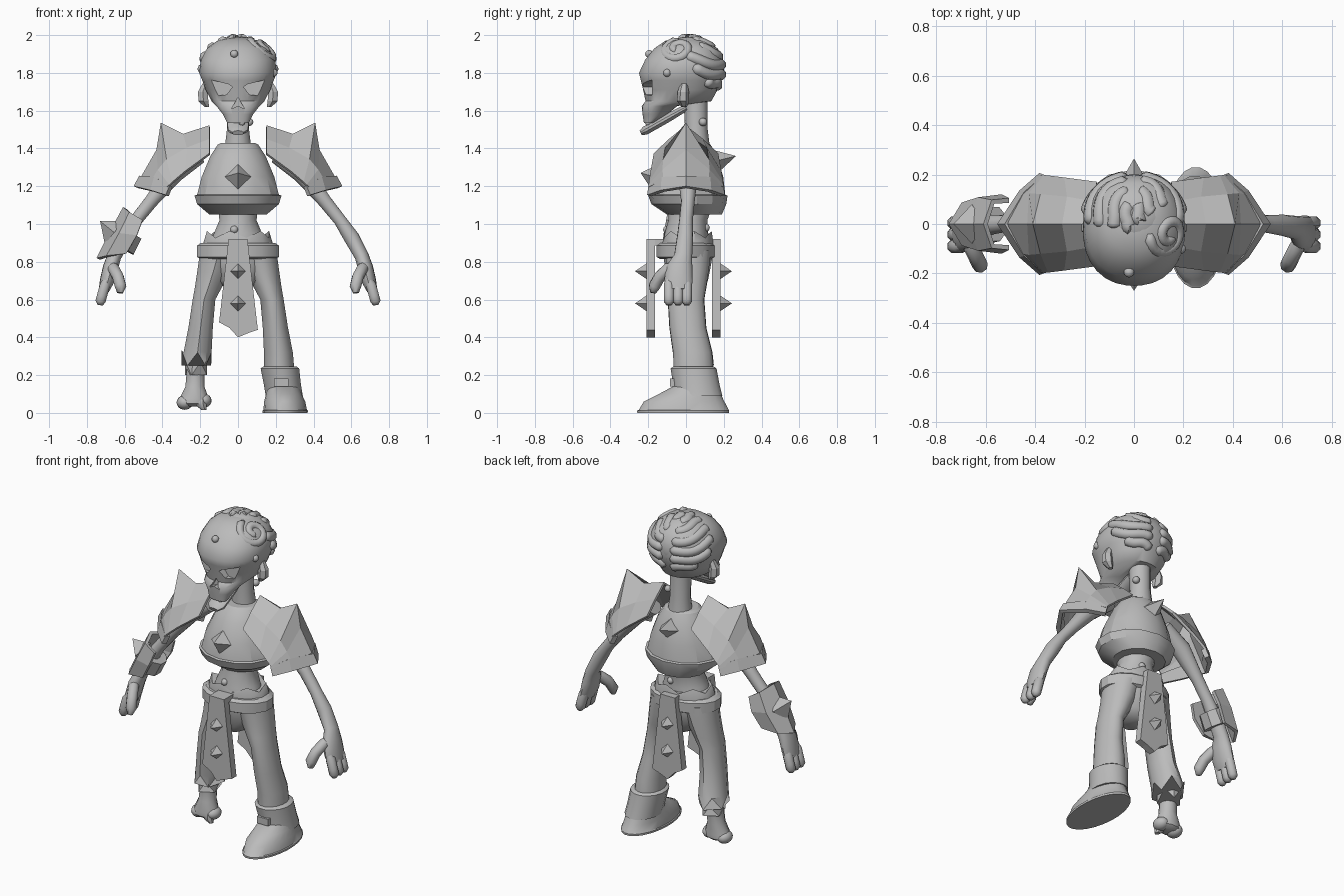
import bpy, bmesh, math
from mathutils import Vector as V

mat = bpy.data.materials.new("stone_grey")
mat.diffuse_color = (0.5, 0.5, 0.5, 1)


def finish(name, bm, smooth=True, angle=40):
    bmesh.ops.recalc_face_normals(bm, faces=bm.faces)
    me = bpy.data.meshes.new(name)
    bm.to_mesh(me)
    bm.free()
    me.materials.append(mat)
    ob = bpy.data.objects.new(name, me)
    bpy.context.collection.objects.link(ob)
    bpy.ops.object.select_all(action='DESELECT')
    ob.select_set(True)
    bpy.context.view_layer.objects.active = ob
    if smooth:
        bpy.ops.object.shade_smooth_by_angle(angle=math.radians(angle))
    return ob


def loft(name, rings, n=16, tilt=False, power=2, jag=0, smooth=True, angle=40):
    """Skin elliptical rings (x, y, z, ru, rv), level or square to the path."""
    bm, loops, u = bmesh.new(), [], None
    cs = [V(r[:3]) for r in rings]
    for i, r in enumerate(rings):
        d = V((0, 0, 1))
        if tilt:
            d = (cs[min(i + 1, len(cs) - 1)] - cs[max(i - 1, 0)]).normalized()
        if u is None:
            u = d.cross(V((0, 1, 0)) if abs(d.y) < 0.95 else V((0, 0, 1)))
        u = (u - d * u.dot(d)).normalized()
        v = d.cross(u)
        loop = []
        for k in range(n):
            a = 2 * math.pi * (k + 0.5) / n
            c, s = math.cos(a), math.sin(a)
            p = cs[i] + u * r[3] * math.copysign(abs(c) ** (2 / power), c) \
                + v * r[4] * math.copysign(abs(s) ** (2 / power), s)
            if i == len(rings) - 1:
                p.z += jag * (-1) ** k
            loop.append(bm.verts.new(p))
        loops.append(loop)
    for a, b in zip(loops, loops[1:]):
        for k in range(n):
            bm.faces.new((a[k], a[(k + 1) % n], b[(k + 1) % n], b[k]))
    bm.faces.new(loops[0])
    bm.faces.new(loops[-1])
    return finish(name, bm, smooth, angle)


def tube(name, pts, r, n=8):
    ends = [0.5] + [1] * (len(pts) - 2) + [0.5]
    return loft(name, [(*p, r * e, r * e) for p, e in zip(pts, ends)], n, True, angle=70)


def ball(name, p, r, scale=(1, 1, 1)):
    bm = bmesh.new()
    bmesh.ops.create_uvsphere(bm, u_segments=16, v_segments=10, radius=r)
    for v in bm.verts:
        v.co = V(p) + v.co * V(scale)
    return finish(name, bm)


def spike(name, base, tip, r):
    """Four-sided pyramid stud."""
    bm = bmesh.new()
    d = (V(tip) - V(base)).normalized()
    u = d.cross(V((0, 1, 0)) if abs(d.y) < 0.9 else V((0, 0, 1))).normalized()
    w = d.cross(u)
    ring = [bm.verts.new(V(base) + q * r) for q in (u, w, -u, -w)]
    top = bm.verts.new(tip)
    bm.faces.new(ring)
    for k in range(4):
        bm.faces.new((ring[k], ring[(k + 1) % 4], top))
    return finish(name, bm, False)


def prism(name, outline, y0, y1):
    bm = bmesh.new()
    a, b = [[bm.verts.new((x, y, z)) for x, z in outline] for y in (y0, y1)]
    bm.faces.new(a)
    bm.faces.new(b)
    for k in range(len(a)):
        j = (k + 1) % len(a)
        bm.faces.new((a[k], a[j], b[j], b[k]))
    return finish(name, bm, False)


def shell(name, s, sections, thick):
    """Faceted arched plate; each section lists low, mid and ridge points."""
    bm, rows = bmesh.new(), []
    for low, mid, ridge in sections:
        row = [(low[0], -low[1], low[2]), (mid[0], -mid[1], mid[2]), ridge, mid, low]
        rows.append([bm.verts.new((s * x, y, z)) for x, y, z in row])
    for a, b in zip(rows, rows[1:]):
        for k in range(4):
            bm.faces.new((a[k], a[k + 1], b[k + 1], b[k]))
    ob = finish(name, bm, False)
    m = ob.modifiers.new("thickness", 'SOLIDIFY')
    m.thickness, m.offset = thick, 0
    bpy.ops.object.modifier_apply(modifier=m.name)


# Skull with cut eye sockets and nose
skull = loft("skull", [(0, -.195, 1.535, .058, .028), (0, -.165, 1.58, .08, .065),
                       (0, -.14, 1.625, .115, .095), (0, -.04, 1.65, .14, .175),
                       (0, -.03, 1.71, .172, .198), (0, -.025, 1.76, .19, .215),
                       (0, -.025, 1.80, .207, .225), (0, -.01, 1.87, .197, .207),
                       (0, 0, 1.93, .165, .168), (0, 0, 1.97, .11, .11),
                       (0, 0, 1.985, .04, .04)], 28, power=2.2, angle=50)
eye = [(.03, 1.725), (.05, 1.74), (.15, 1.765), (.14, 1.71), (.10, 1.68), (.06, 1.685)]
cuts = [prism("socket_cutter", [(s * x, z) for x, z in eye], -.4, -.18) for s in (1, -1)]
cuts.append(prism("nose_cutter", [(0, 1.67), (.035, 1.61), (0, 1.625), (-.035, 1.61)], -.4, -.2))
bpy.context.view_layer.objects.active = skull
for c in cuts:
    m = skull.modifiers.new("cut", 'BOOLEAN')
    m.object, m.operation, m.solver = c, 'DIFFERENCE', 'EXACT'
    bpy.ops.object.modifier_apply(modifier=m.name)
    bpy.data.objects.remove(c)
loft("lower_jaw", [(0, -.24, 1.482, .03, .014), (0, -.215, 1.495, .055, .024),
                   (0, -.1, 1.56, .06, .024), (0, 0, 1.615, .05, .018)], 12, True)
ball("jaw_tooth", (.02, -.2, 1.535), .016)
loft("neck", [(0, .06, 1.38, .075, .07), (0, .055, 1.5, .06, .06), (0, .05, 1.7, .06, .065)], 14)


# Exposed brain: bulge with folded tubes lying on the back of the skull
def on_head(az, el):
    return (.192 * math.sin(az) * math.cos(el), .005 + .186 * math.cos(az) * math.cos(el),
            1.815 + .162 * math.sin(el))


ball("brain", (0, .025, 1.83), 1, (.19, .178, .165))
for s in (1, -1):
    for j, (el, reach) in enumerate([(-34, 55), (-14, 80), (6, 92), (27, 98), (50, 105), (70, 150)]):
        if s > 0 and j > 2:
            reach = 62
        pts = []
        for k in range(15):
            t = k / 14
            az = math.radians(8 + (reach - 8) * t)
            pts.append(on_head(s * az, math.radians(el + 4 * math.sin(6 * t + j) + 17 * t)))
        tube("brain_fold", pts, .031)
c = V((.125, -.04, .12)).normalized()
u = c.cross(V((0, 1, 0))).normalized()
w = c.cross(u)
curl = []
for k in range(30):
    t = k / 29
    q = c + (u * math.cos(t * 9) + w * math.sin(t * 9)) * (.50 - .42 * t)
    q.normalize()
    curl.append((q.x * .200, q.y * .19, 1.81 + q.z * .175))
tube("brain_curl", curl, .025)

# Ears and rivets
for s in (1, -1):
    loft("ear", [(s * .165, -.01, 1.62, .014, .015), (s * .183, -.015, 1.65, .03, .032),
                 (s * .186, -.015, 1.70, .03, .03), (s * .17, -.01, 1.745, .02, .018)], 6, smooth=False)
    ball("elbow_rivet", (s * .61, -.01, .935), .026)
for p in [(-.02, -.195, 1.9), (.188, -.1, 1.8), (.06, .09, 1.54), (.03, .105, .98), (-.02, -.1, .97)]:
    ball("rivet", p, .021)

# Breastplate, waist and pelvis
loft("breastplate", [(0, .03, 1.43, .09, .085), (0, .03, 1.42, .11, .10), (0, .025, 1.36, .15, .14),
                     (0, .012, 1.25, .197, .185), (0, .01, 1.155, .222, .198), (0, .01, 1.15, .236, .21),
                     (0, .015, 1.105, .222, .198), (0, .045, 1.05, .155, .145)], 14, angle=25)
spike("chest_stud", (0, -.165, 1.25), (0, -.24, 1.27), .068)
spike("back_stud", (0, .145, 1.33), (0, .265, 1.36), .068)
loft("waist", [(0, .0, .86, .16, .12), (0, .0, .95, .13, .115), (0, .01, 1.02, .10, .105),
               (0, .025, 1.1, .11, .12)], 16)
loft("trouser_top", [(0, 0, .655, .05, .07), (0, .01, .70, .14, .11), (0, .01, .80, .195, .13),
                     (0, .01, .9, .19, .14), (0, .01, .945, .17, .13)], 12, jag=.018)
loft("belt", [(0, 0, .815, .2, .14), (0, 0, .825, .222, .158), (0, 0, .885, .222, .158),
              (0, 0, .90, .2, .14)], 16, angle=25)

# Front and back cloth tabs with studs
tab = [(-.05, .92), (.05, .92), (.075, .7), (.105, .44), (.06, .425), (.0, .4), (-.045, .45), (-.10, .48),
       (-.075, .7)]
for s, side, y in ((-1, "front", -.165), (1, "back", .138)):
    prism(side + "_tab", tab, y, y + s * .045)
    prism(side + "_tab_hook", [(-.05, .885), (.05, .885), (.05, .92), (-.05, .92)], s * .10, y + s * .04)
    for z in (.75, .58):
        spike(side + "_tab_stud", (0, y + s * .043, z), (0, y + s * .105, z), .042)

# Legs, one booted and one ending in bare bone
for s in (1, -1):
    end = .2 if s > 0 else .29
    loft("trouser_leg", [(s * .1, .01, .86, .105, .125), (s * .13, .01, .75, .09, .112),
                         (s * .155, .005, .67, .076, .104), (s * .18, 0, .6, .063, .097),
                         (s * .198, .01, .45, .068, .098),
                         (s * .214, .035, .32, .078, .105), (s * .22, .04, end, .082, .108)],
         16 if s > 0 else 10, jag=0 if s > 0 else .04)
loft("torn_cuff", [(-.212, .04, .34, .055, .085), (-.222, .04, .235, .062, .085)], 8, jag=.035)
loft("shin_bone", [(-.22, .03, .32, .05, .06), (-.225, .03, .2, .05, .052), (-.228, .025, .14, .052, .052),
                   (-.232, .02, .075, .08, .06), (-.235, .02, .05, .085, .058), (-.235, .02, .035, .05, .04)], 12)
ball("bone_knob", (-.282, .02, .055), .043, (1, 1.2, .9))
ball("bone_knob", (-.182, .02, .065), .042, (1, 1.2, .9))
loft("ankle_spur", [(-.2, .0, .07, .035, .035), (-.195, -.01, .04, .03, .03), (-.18, -.01, .015, .015, .015)], 8)
loft("boot_cuff", [(.245, .065, .09, .10, .13), (.235, .055, .15, .10, .125), (.222, .04, .235, .104, .124),
                   (.222, .04, .245, .09, .11)], 16)
loft("boot", [(.25, -.015, .0, .12, .245), (.25, -.015, .012, .121, .246), (.25, -.012, .016, .116, .24),
              (.247, -.01, .06, .11, .215), (.243, .02, .10, .095, .165), (.24, .05, .14, .085, .12)], 24, angle=35)
prism("boot_patch", [(.19, .14), (.268, .14), (.268, .182), (.19, .182)], -.085, -.05)
loft("toe_patch", [(.325, -.09, .02, .03, .02), (.325, -.09, .06, .018, .02)], 4, smooth=False)

# Arms and hands
for s in (1, -1):
    loft("arm", [(s * x, y, z, r, q) for x, y, z, r, q in (
        (.20, .02, 1.36, .04, .05), (.34, .01, 1.27, .055, .055), (.46, .01, 1.12, .037, .036),
        (.54, 0, 1.02, .034, .036), (.60, -.005, .93, .042, .043), (.655, -.015, .83, .038, .048),
        (.675, -.035, .77, .04, .07), (.693, -.04, .70, .038, .075), (.71, -.042, .65, .028, .07))], 14, True)
    for y in (.004, -.042, -.09):
        tube("finger", [(s * .685, y, .72), (s * .703, y, .68), (s * .72, y, .62), (s * .728, y, .59),
                        (s * .73, y, .57)], .029)
    tube("thumb", [(s * .67, -.05, .79), (s * .66, -.09, .765), (s * .635, -.14, .72), (s * .622, -.168, .67),
                   (s * .625, -.175, .635)], .032)

# Shoulder armour: the ridge rises into a spike before dropping to the outer edge
for s in (1, -1):
    shell("shoulder_plate", s, [((.15, .165, 1.37), (.15, .085, 1.445), (.15, 0, 1.515)),
                                ((.28, .182, 1.275), (.27, .105, 1.40), (.29, 0, 1.47)),
                                ((.345, .19, 1.22), (.375, .115, 1.34), (.405, 0, 1.53)),
                                ((.36, .192, 1.205), (.42, .12, 1.285), (.425, 0, 1.39)),
                                ((.372, .19, 1.195), (.45, .115, 1.235), (.505, 0, 1.25))], .015)
    shell("shoulder_band", s, [((.355, .188, 1.2), (.435, .12, 1.245), (.51, 0, 1.25)),
                               ((.375, .195, 1.15), (.455, .125, 1.175), (.54, 0, 1.195))], .028)

# Forearm guard on one arm
shell("forearm_guard", -1, [((.505, .095, 1.02), (.57, .09, 1.06), (.60, 0, 1.085)),
                            ((.535, .11, .94), (.625, .10, .95), (.67, 0, .955)),
                            ((.59, .09, .845), (.69, .08, .83), (.74, 0, .815))], .02)
spike("forearm_spike", (-.655, 0, .955), (-.73, 0, 1.015), .08)
loft("forearm_cuff", [(-.565, 0, .95, .065, .075), (-.61, -.005, .87, .07, .08)], 8, True, smooth=False)
